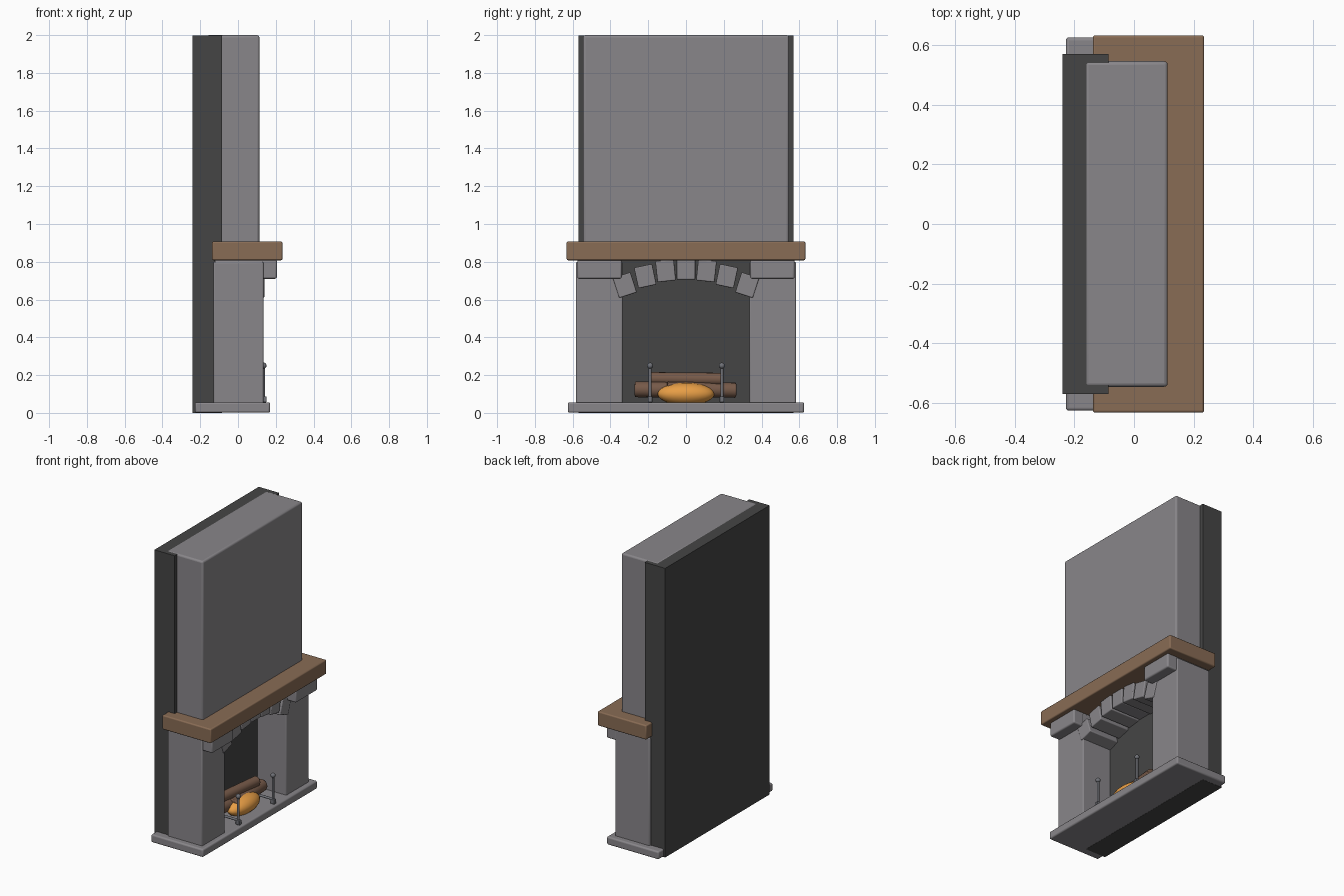
import bpy
from math import radians
from mathutils import Vector

cube = bpy.data.objects.get("Cube")
if cube:
    bpy.data.objects.remove(cube, do_unlink=True)


def material(name, rgb):
    m = bpy.data.materials.new(name)
    m.use_nodes = True
    m.diffuse_color = (*rgb, 1)
    bsdf = m.node_tree.nodes["Principled BSDF"]
    bsdf.inputs["Base Color"].default_value = (*rgb, 1)
    bsdf.inputs["Roughness"].default_value = 0.8
    return m


STONE = material("grey stone", (0.25, 0.24, 0.255))
SOOT = material("dark soot", (0.06, 0.06, 0.06))
TIMBER = material("mantel timber", (0.25, 0.15, 0.09))
BARK = material("log bark", (0.18, 0.10, 0.065))
EMBER = material("orange fire", (0.80, 0.34, 0.06))
IRON = material("iron", (0.16, 0.165, 0.185))


def finish(name, mat):
    ob = bpy.context.object
    ob.name = name
    ob.data.materials.append(mat)
    bpy.ops.object.shade_smooth_by_angle(angle=radians(35))
    return ob


def box(name, x, y, z, mat, bevel=0.0, tilt=0.0):
    """Box from (min, max) spans, with optional rounded edges and tilt about x."""
    spans = (x, y, z)
    bpy.ops.mesh.primitive_cube_add(size=1, location=[(a + b) / 2 for a, b in spans])
    ob = bpy.context.object
    ob.scale = [b - a for a, b in spans]
    bpy.ops.object.transform_apply(location=False, rotation=False, scale=True)
    ob.rotation_euler.x = tilt
    if bevel:
        mod = ob.modifiers.new("rounded edges", 'BEVEL')
        mod.width = bevel
        mod.segments = 3
    return finish(name, mat)


def rod(name, start, end, radius, mat, sides=16, bevel=0.0):
    """Cylinder between two points."""
    a, b = Vector(start), Vector(end)
    bpy.ops.mesh.primitive_cylinder_add(vertices=sides, radius=radius,
                                        depth=(b - a).length, location=(a + b) / 2)
    ob = bpy.context.object
    ob.rotation_euler = (b - a).to_track_quat('Z', 'Y').to_euler()
    if bevel:
        mod = ob.modifiers.new("rounded ends", 'BEVEL')
        mod.width = bevel
        mod.segments = 2
        mod.limit_method = 'ANGLE'
    return finish(name, mat)


def ball(name, centre, size, mat):
    bpy.ops.mesh.primitive_uv_sphere_add(segments=24, ring_count=12, location=centre)
    bpy.context.object.scale = size
    return finish(name, mat)


# Masonry shell
box("back_wall", (-0.24, -0.085), (-0.57, 0.57), (0, 1.998), SOOT)
box("chimney_breast", (-0.165, 0.113), (-0.545, 0.545), (0.85, 2.0), STONE, 0.012)
box("hearth_slab", (-0.228, 0.17), (-0.625, 0.625), (0.001, 0.056), STONE, 0.01)
box("mantel_shelf", (-0.138, 0.235), (-0.632, 0.632), (0.808, 0.907), TIMBER, 0.008)

# Paired pillars, corbels and andirons
for side, s in (("left", 1), ("right", -1)):
    def span(a, b):
        return tuple(sorted((a * s, b * s)))

    box(side + "_pillar", (-0.13, 0.135), span(0.335, 0.583), (0.04, 0.8), STONE, 0.008)
    box(side + "_corbel", (-0.125, 0.206), span(0.34, 0.575), (0.71, 0.81), STONE, 0.01)

    y = 0.19 * s
    rod(side + "_andiron_post", (0.135, y, 0.06), (0.135, y, 0.245), 0.008, IRON)
    ball(side + "_andiron_knob", (0.135, y, 0.25), (0.016,) * 3, IRON)
    rod(side + "_andiron_bar", (0.135, y, 0.085), (-0.08, y, 0.085), 0.008, IRON)
    box(side + "_andiron_foot", (0.122, 0.152), span(0.178, 0.202), (0.056, 0.088), IRON, 0.004)
    rod(side + "_andiron_back_leg", (-0.08, y, 0.05), (-0.08, y, 0.088), 0.008, IRON)

# Arch stones fanned over the opening
for i in range(-3, 4):
    y = 0.108 * i
    z = 0.762 - 0.0095 * i * i
    box("arch_stone_%d" % (i + 4), (-0.12, 0.14), (y - 0.049, y + 0.049),
        (z - 0.056, z + 0.056), STONE, 0.006, tilt=-radians(6 * i))

# Log pile
logs = [
    ((-0.02, -0.27, 0.125), (0.01, 0.12, 0.12), 0.042),
    ((0.03, -0.10, 0.125), (0.0, 0.265, 0.12), 0.04),
    ((-0.03, -0.19, 0.182), (0.01, 0.19, 0.178), 0.034),
]
for i, (start, end, radius) in enumerate(logs):
    rod("log_%d" % (i + 1), start, end, radius, BARK, bevel=0.006)

# Glowing fire mound
ball("fire", (0.04, 0, 0.1), (0.075, 0.15, 0.06), EMBER)
